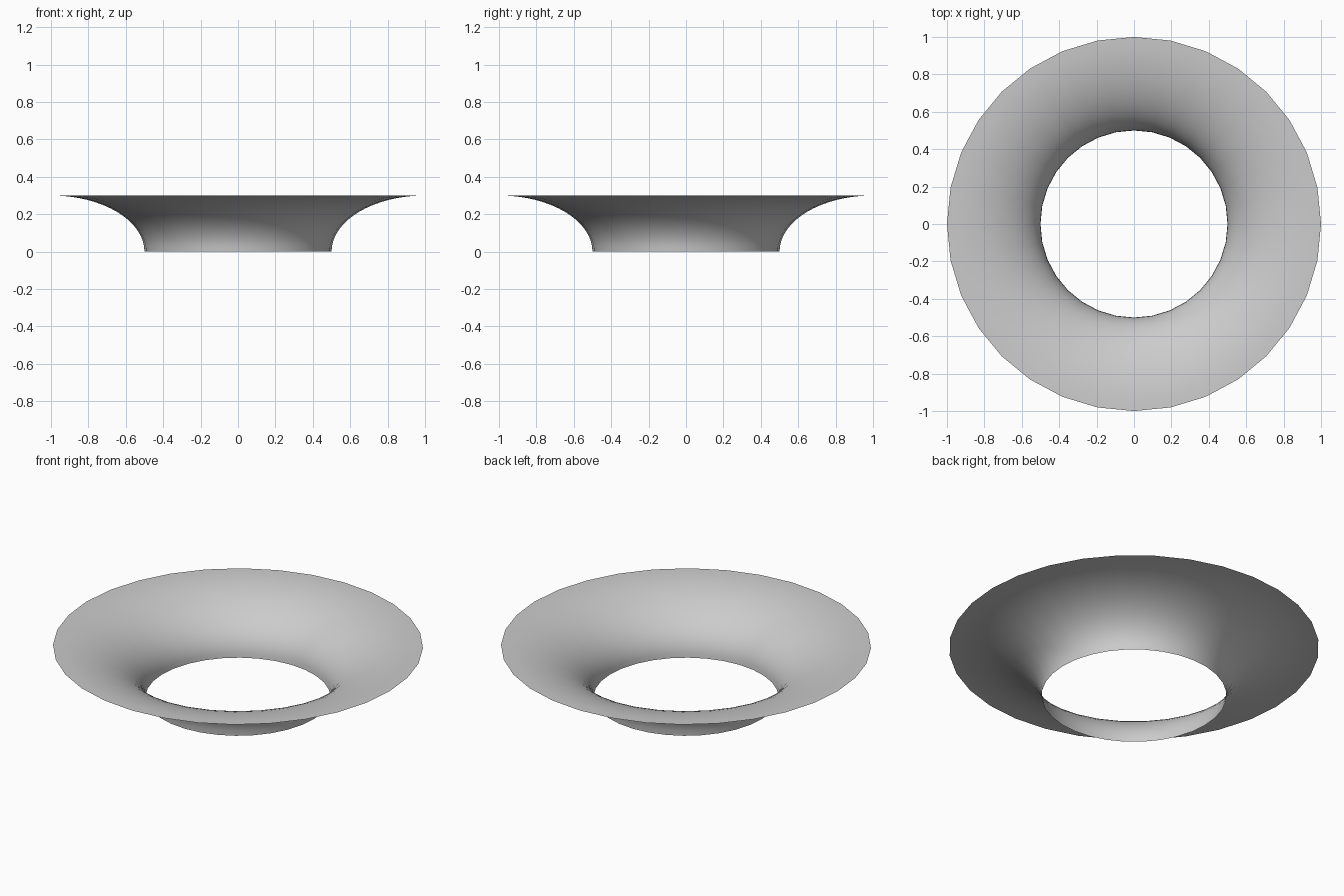
import bpy, bmesh
from math import sin, cos, pi

if "Cube" in bpy.data.objects:
    bpy.data.objects.remove(bpy.data.objects["Cube"])

SIDES, STEPS = 32, 16
bm = bmesh.new()

# Quarter-ellipse profile: vertical at the inner hole, level at the outer rim
rings = []
for i in range(STEPS + 1):
    t = pi / 2 * i / STEPS
    r, z = 1 - 0.5 * cos(t), 0.3 * sin(t)
    rings.append([bm.verts.new((r * cos(2 * pi * j / SIDES), r * sin(2 * pi * j / SIDES), z))
                  for j in range(SIDES)])

# Join neighbouring rings into an open sheet facing up and inwards
for a, b in zip(rings, rings[1:]):
    for j in range(SIDES):
        k = (j + 1) % SIDES
        bm.faces.new((a[j], b[j], b[k], a[k])).smooth = True

mesh = bpy.data.meshes.new("flared_ring")
bm.to_mesh(mesh)
bm.free()
bpy.context.collection.objects.link(bpy.data.objects.new("flared_ring", mesh))
